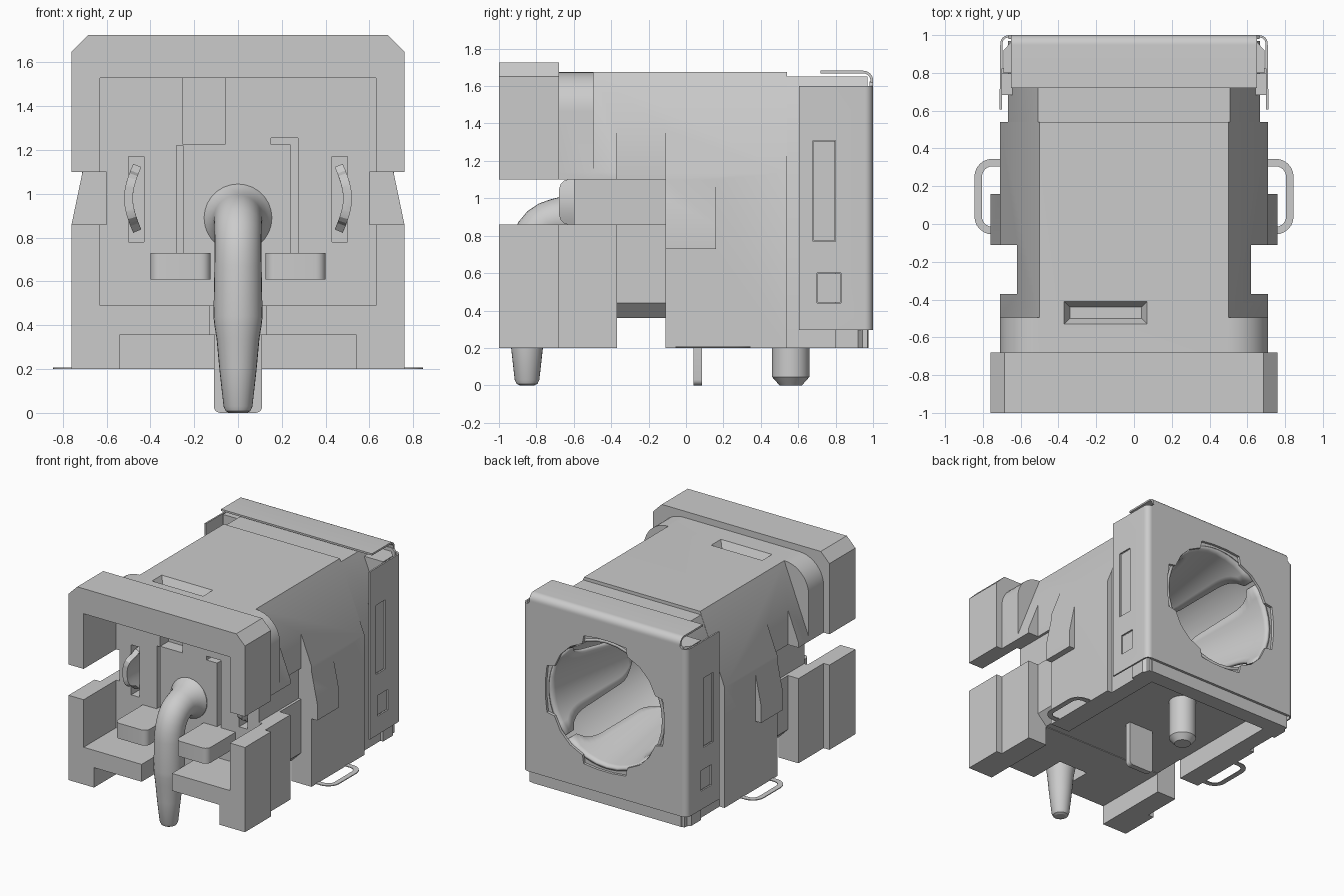
import bpy, bmesh, math
from mathutils import Vector

old = bpy.data.objects.get("Cube")
if old:
    bpy.data.objects.remove(old, do_unlink=True)

grey = bpy.data.materials.new("mid grey")
grey.use_nodes = True
grey.diffuse_color = (0.6, 0.6, 0.6, 1)
grey.node_tree.nodes["Principled BSDF"].inputs["Base Color"].default_value = (0.6, 0.6, 0.6, 1)
CZ = 0.98  # height of the socket axis


def make(name, bm):
    bmesh.ops.recalc_face_normals(bm, faces=bm.faces)
    me = bpy.data.meshes.new(name)
    bm.to_mesh(me)
    bm.free()
    ob = bpy.data.objects.new(name, me)
    bpy.context.collection.objects.link(ob)
    me.materials.append(grey)
    return ob


def loft(name, rings):
    """Closed solid through rings of equal point count."""
    bm = bmesh.new()
    vs = [[bm.verts.new(p) for p in r] for r in rings]
    n = len(vs[0])
    for a, b in zip(vs, vs[1:]):
        for i in range(n):
            bm.faces.new((a[i], a[(i + 1) % n], b[(i + 1) % n], b[i]))
    bm.faces.new(vs[0])
    bm.faces.new(vs[-1])
    return make(name, bm)


def prism(name, pts, axis, a, b):
    """Extrude a 2D outline along an axis: x takes (y,z), y takes (x,z), z takes (x,y)."""
    put = {"x": lambda p, c: (c, p[0], p[1]), "y": lambda p, c: (p[0], c, p[1]),
           "z": lambda p, c: (p[0], p[1], c)}[axis]
    return loft(name, [[put(p, c) for p in pts] for c in (a, b)])


def box(name, x0, x1, y0, y1, z0, z1):
    return prism(name, [(x0, y0), (x1, y0), (x1, y1), (x0, y1)], "z", z0, z1)


def mirrored(half):
    """Complete a right-half outline across the centre line."""
    return half + [(-x, z) for x, z in reversed(half)]


def rounded(x0, x1, y0, y1, r, n=5):
    out = []
    for cx, cy, s in ((x1 - r, y1 - r, 0), (x0 + r, y1 - r, 1), (x0 + r, y0 + r, 2), (x1 - r, y0 + r, 3)):
        for i in range(n + 1):
            a = math.pi / 2 * (s + i / n)
            out.append((cx + r * math.cos(a), cy + r * math.sin(a)))
    return out


def ribbon(path, t):
    """Outline of a thin strip following a 2D path."""
    left, right = [], []
    for i, p in enumerate(path):
        d = Vector(path[min(i + 1, len(path) - 1)]) - Vector(path[max(i - 1, 0)])
        n = Vector((-d.y, d.x)).normalized() * t / 2
        left.append((p[0] + n.x, p[1] + n.y))
        right.append((p[0] - n.x, p[1] - n.y))
    return left + right[::-1]


def combine(ob, other, op="DIFFERENCE"):
    m = ob.modifiers.new("bool", "BOOLEAN")
    m.operation, m.solver, m.object = op, "EXACT", other
    bpy.context.view_layer.update()
    me = bpy.data.meshes.new_from_object(ob.evaluated_get(bpy.context.evaluated_depsgraph_get()))
    ob.modifiers.clear()
    ob.data = me
    bpy.data.objects.remove(other, do_unlink=True)


def disc(r, y, n=48):
    return [(r * math.cos(2 * math.pi * i / n), y, CZ + r * math.sin(2 * math.pi * i / n)) for i in range(n)]


# Housing: front frame, rounded collar, tapered body, rear block, side wedges
housing = prism("housing", mirrored([(0.76, 0.2), (0.76, 1.65), (0.685, 1.725)]), "y", -1, -0.68)
arc = [(0.5 + 0.21 * math.sin(a), 1.465 + 0.21 * math.cos(a)) for a in (math.pi / 2 * i / 10 for i in range(10, -1, -1))]
parts = [
    prism("collar", mirrored([(0.71, 0.9)] + arc), "y", -0.7, -0.495),
    prism("body", mirrored([(0.71, 0.2), (0.71, 1.14), (0.5, 1.675)]), "y", -0.7, 0.54),
    prism("rear_body", mirrored([(0.668, 0.2), (0.668, 1.242), (0.508, 1.65)]), "y", 0.5, 0.97),
    prism("rear_block", mirrored([(0.69, 0.8), (0.69, 0.92), (0.64, 0.975)]), "z", 0.2, 1.6),
]
for s in (-1, 1):
    parts.append(prism("wedge", [(s * x, z) for x, z in ((0.55, 0.73), (0.76, 0.73), (0.76, 0.86), (0.71, 1.1), (0.6, 1.3))],
                       "y", -0.11, 0.16))
for p in parts:
    combine(housing, p, "UNION")

# Openings in the housing
cuts = [
    box("cavity", -0.63, 0.63, -1.1, -0.6, 0.49, 1.53),
    box("underside_recess", -0.54, 0.54, -1.1, 0.85, 0.1, 0.355),
    prism("cross_slot", mirrored([(0.9, 0.1), (0.9, 0.44), (0.62, 0.44), (0.54, 0.36)]), "y", -0.37, -0.11),
    box("pin_slot", -0.13, 0.13, -1.1, -0.7, 0.3, 0.55),
    loft("top_pocket", [[(x, y, z) for x, y in ((-0.37 + i, -0.53 + i), (0.07 - i, -0.53 + i), (0.07 - i, -0.41 - i), (-0.37 + i, -0.41 - i))]
                        for i, z in ((-0.01, 1.695), (0.03, 1.615))]),
    loft("bore", [disc(r, y) for r, y in ((0.5, 1.1), (0.5, 0.75), (0.4, 0.0))]),
    box("panel_groove_left", -0.28, -0.25, -0.7, -0.4, 0.73, 1.22),
    box("panel_groove_right", 0.24, 0.275, -0.7, -0.4, 0.73, 1.255),
    box("panel_groove_hook", 0.15, 0.26, -0.7, -0.4, 1.225, 1.255),
    box("upper_recess", -0.25, -0.06, -0.7, -0.5, 1.225, 1.529),
]
for s in (-1, 1):
    lo, hi = sorted((s * 0.6, s * 0.9))
    cuts.append(box("side_gap", lo, hi, -1.1, -0.11, 0.86, 1.1))
    lo, hi = sorted((s * 0.62, s * 0.9))
    cuts.append(box("side_notch", lo, hi, -0.37, -0.11, 0.1, 1.5))
    lo, hi = sorted((s * 0.43, s * 0.5))
    cuts.append(box("contact_slot", lo, hi, -0.7, -0.45, 0.78, 1.17))
for c in cuts:
    combine(housing, c)

# Shield: back plate with a notched hole, top flap and side wings from bent sheet
back = prism("shield_back", mirrored([(0.665, 0.295), (0.665, 1.6), (0.64, 1.625)]), "y", 0.98, 1.0)
hole = []
for k in range(4):
    for deg, r in ((-24, 0.475), (-20, 0.53), (-7, 0.515), (7, 0.515), (20, 0.53), (24, 0.475), (38, 0.485), (52, 0.485)):
        a = math.radians(90 * k + deg)
        hole.append((r * math.cos(a), CZ + r * math.sin(a)))
combine(back, prism("hole", hole, "y", 0.9, 1.1))
bend = [(0.993 - 0.045 * (1 - math.cos(a)), 1.63 + 0.045 * math.sin(a)) for a in (math.pi / 2 * i / 8 for i in range(9))]
prism("shield_top_flap", ribbon([(0.993, 1.62)] + bend + [(0.72, 1.675)], 0.014), "x", -0.65, 0.65)
for s, side in ((1, "left"), (-1, "right")):
    turn = [(s * (0.665 + 0.037 * math.sin(a)), 0.993 - 0.037 * (1 - math.cos(a))) for a in (math.pi / 2 * i / 8 for i in range(9))]
    wing = prism("shield_wing_" + side, ribbon([(s * 0.66, 0.993)] + turn + [(s * 0.706, 0.605)], 0.012), "z", 0.295, 1.6)
    lo, hi = sorted((s * 0.68, s * 0.75))
    for y0, y1, z0, z1 in ((0.68, 0.8, 0.77, 1.31), (0.7, 0.83, 0.44, 0.6)):
        combine(wing, box("window", lo, hi, y0, y1, z0, z1))
        # Housing bosses filling the windows
        lo2, hi2 = sorted((s * 0.6, s * 0.7))
        box("window_boss_" + side, lo2, hi2, y0 + 0.003, y1 - 0.003, z0 + 0.003, z1 - 0.003)

# Four spring tongues inside the socket, parted by slots with rounded ends
for k in range(4):
    bm = bmesh.new()
    rows = []
    for i in range(21):
        t = i / 20
        r = 0.49 - 0.14 * t
        u = min(1, max(0, t - 0.12) / 0.25)
        w = 0.75 - 0.22 * math.sqrt(1 - (1 - u) ** 2) - 0.13 * max(0, t - 0.37)
        w *= math.sqrt(max(0.1, 1 - max(0, (t - 0.8) / 0.2) ** 2))
        row = []
        for j in range(9):
            a = k * math.pi / 2 + w * (j / 4 - 1)
            row.append(bm.verts.new((r * math.cos(a), 0.975 - 0.8 * t, CZ + r * math.sin(a))))
        rows.append(row)
    for p, q in zip(rows, rows[1:]):
        for j in range(8):
            bm.faces.new((p[j], p[j + 1], q[j + 1], q[j]))
    tongue = make("socket_tongue", bm)
    sol = tongue.modifiers.new("thickness", "SOLIDIFY")
    sol.thickness, sol.offset = 0.025, 0

# Bent centre pin: flared root, bend, tapered leg
path = [(-0.55, 0.89, 0.155), (-0.605, 0.89, 0.155), (-0.625, 0.89, 0.14), (-0.66, 0.889, 0.12), (-0.7, 0.885, 0.112),
        (-0.74, 0.872, 0.11), (-0.775, 0.85, 0.109), (-0.805, 0.815, 0.108), (-0.825, 0.775, 0.107),
        (-0.838, 0.73, 0.107), (-0.845, 0.67, 0.108)]
path += [(-0.845, 0.44, 0.112), (-0.848, 0.4, 0.108), (-0.85, 0.34, 0.098), (-0.85, 0.2, 0.085),
         (-0.85, 0.03, 0.066), (-0.85, 0.008, 0.056), (-0.85, 0, 0.04)]
rings = []
for i, (y, z, r) in enumerate(path):
    a, b = path[max(i - 1, 0)], path[min(i + 1, len(path) - 1)]
    d = Vector((0, b[0] - a[0], b[1] - a[1])).normalized()
    n = Vector((1, 0, 0)).cross(d)
    rings.append([Vector((0, y, z)) + r * (math.cos(u) * Vector((1, 0, 0)) + math.sin(u) * n)
                  for u in (2 * math.pi * j / 28 for j in range(28))])
loft("centre_pin", rings)

# Locating post and flat solder tab underneath
loft("locating_post", [[(r * math.cos(u), 0.56 + r * math.sin(u), z) for u in (2 * math.pi * j / 32 for j in range(32))]
                       for r, z in ((0.1, 0.37), (0.1, 0.045), (0.06, 0))])
prism("solder_tab", rounded(-0.11, 0.11, 0, 0.4, 0.03), "y", 0.04, 0.085)

for s, side in ((1, "left"), (-1, "right")):
    # Shelf beside the pin
    lo, hi = sorted((s * 0.125, s * 0.4))
    prism("shelf_" + side, rounded(lo, hi, -0.95, -0.55, 0.045), "z", 0.61, 0.73)
    # Bowed contact spring standing out of its slot, with rounded front corners
    sections = []
    for y, h in ((-0.68, 0.06), (-0.67, 0.09), (-0.65, 0.108), (-0.61, 0.12), (-0.58, 0.15), (-0.42, 0.15)):
        bow = [(s * (0.46 + 0.04 * math.cos(v * h / 0.15 * math.pi / 2)), CZ + h * v) for v in (i / 6 - 1 for i in range(13))]
        sections.append([(x, y, z) for x, z in ribbon(bow, 0.04)])
    loft("contact_spring_" + side, sections)
    # Flat wire loop at the base
    loop = [(s * 0.68, 0.325), (s * 0.75, 0.325)]
    loop += [(s * (0.75 + 0.075 * math.sin(a)), 0.25 + 0.075 * math.cos(a)) for a in (math.pi / 2 * i / 6 for i in range(1, 7))]
    loop += [(s * (0.75 + 0.075 * math.cos(a)), 0.04 - 0.075 * math.sin(a)) for a in (math.pi / 2 * i / 6 for i in range(7))]
    loop += [(s * 0.68, -0.035)]
    prism("solder_loop_" + side, ribbon(loop, 0.04), "z", 0.201, 0.207)

# Smooth curved surfaces, keep hard edges
bpy.ops.object.select_all(action="DESELECT")
for ob in bpy.context.collection.objects:
    if ob.type == "MESH":
        ob.select_set(True)
        bpy.context.view_layer.objects.active = ob
bpy.ops.object.shade_smooth_by_angle(angle=math.radians(25))
